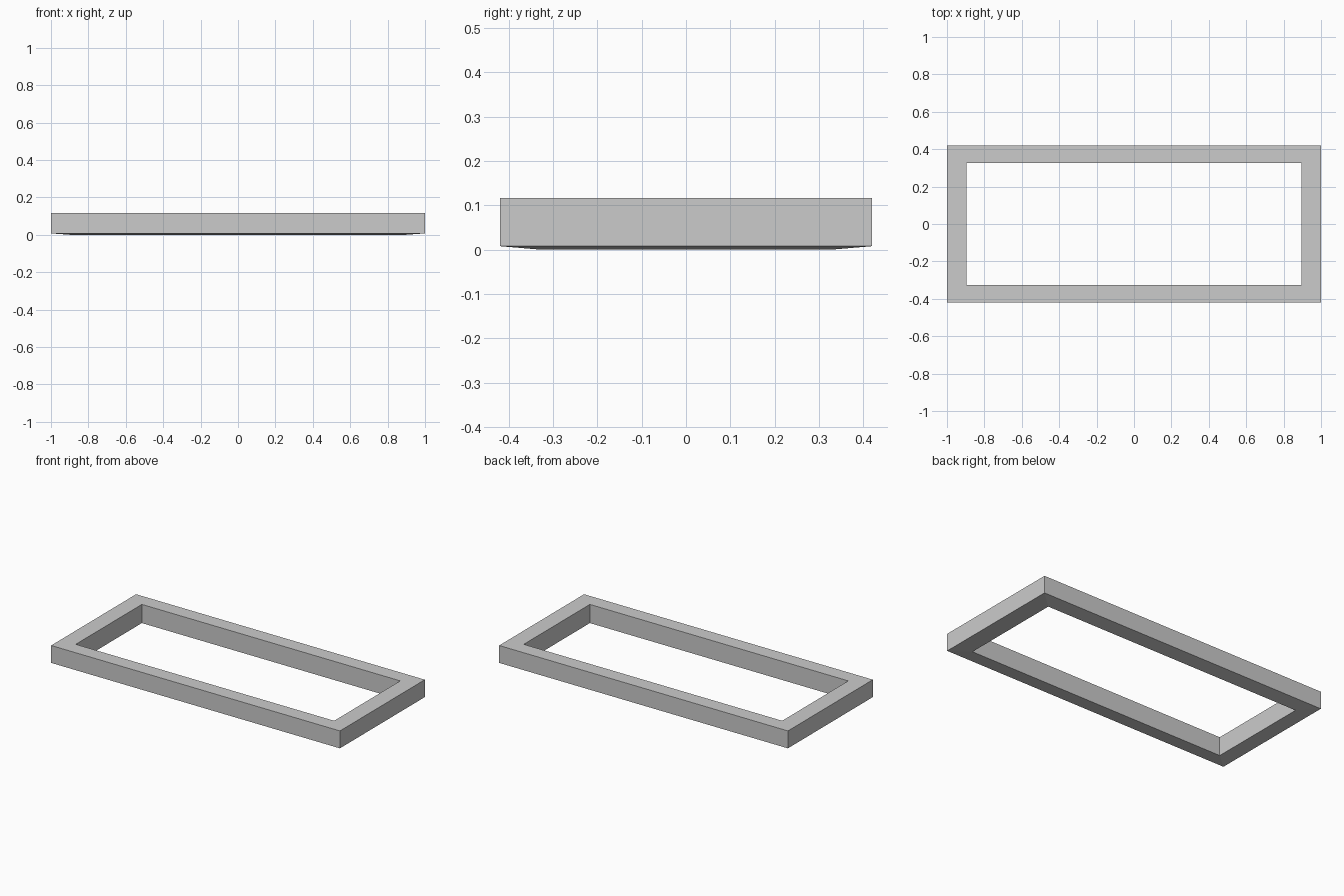
import bpy, bmesh

if "Cube" in bpy.data.objects:
    bpy.data.objects.remove(bpy.data.objects["Cube"])

# Cross-section of the frame: (half length, half width, height), going round the profile
profile = [
    (1.0, 0.42, 0.008),     # outer bottom
    (1.0, 0.42, 0.117),     # outer top
    (0.895, 0.327, 0.117),  # inner top
    (0.895, 0.327, 0.0),    # inner bottom, slightly lower than the outer edge
]
corners = [(-1, -1), (1, -1), (1, 1), (-1, 1)]

# Rectangular frame: profile swept round four mitred corners
bm = bmesh.new()
rings = [[bm.verts.new((sx * x, sy * y, z)) for x, y, z in profile] for sx, sy in corners]
for i in range(4):
    a, b = rings[i], rings[(i + 1) % 4]
    for j in range(4):
        k = (j + 1) % 4
        bm.faces.new((a[j], b[j], b[k], a[k]))
bmesh.ops.recalc_face_normals(bm, faces=bm.faces)

mesh = bpy.data.meshes.new("rectangular_frame")
bm.to_mesh(mesh)
bm.free()
frame = bpy.data.objects.new("rectangular_frame", mesh)
bpy.context.collection.objects.link(frame)
